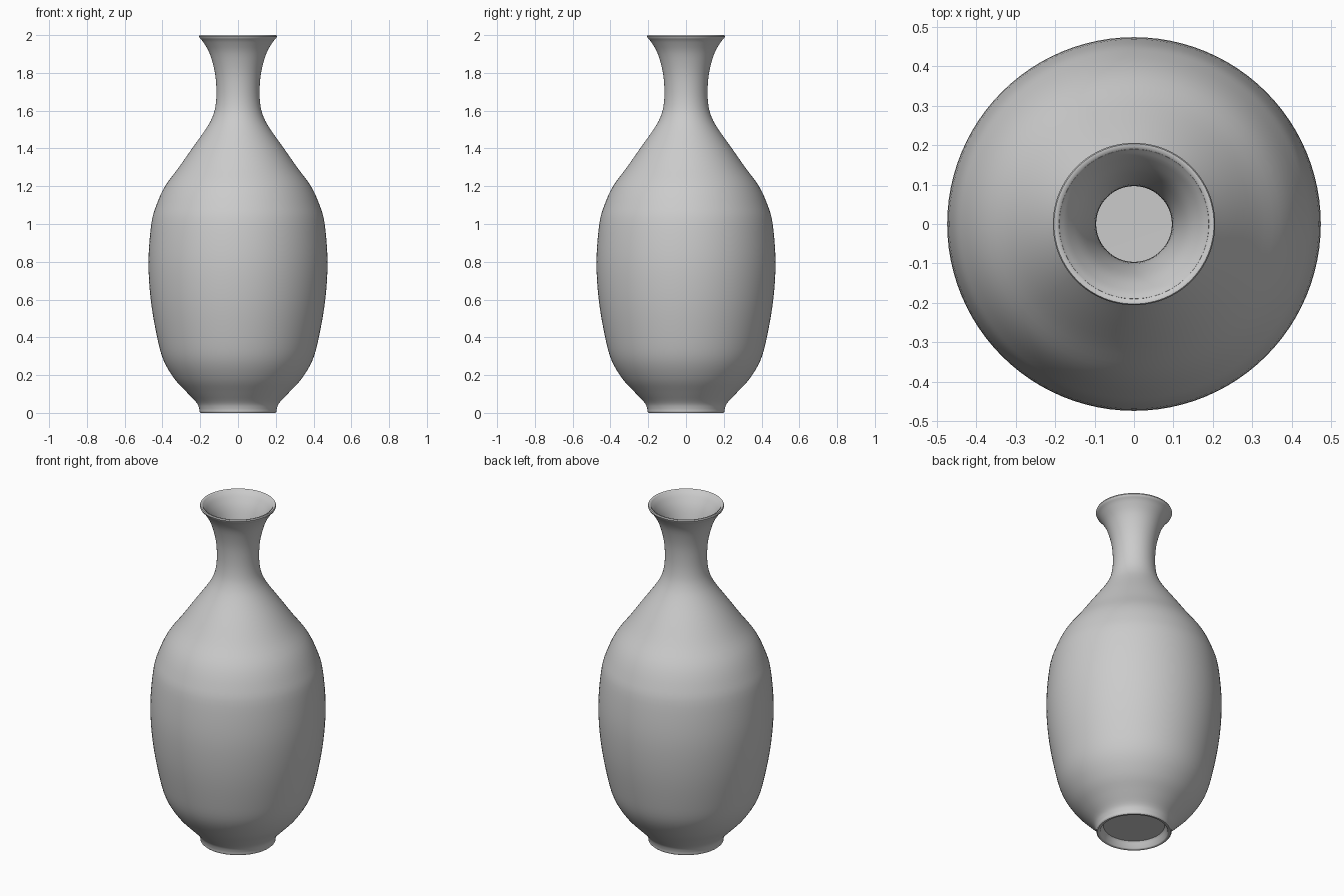
import bpy, bmesh, math
from mathutils import Vector

if "Cube" in bpy.data.objects:
    bpy.data.objects.remove(bpy.data.objects["Cube"])

SIDES = 96
WALL = 0.018

# (radius, height) control points of the outer wall, foot to rim
OUTER = [(0.203, 0.005), (0.206, 0.025), (0.220, 0.055), (0.272, 0.11), (0.336, 0.18),
         (0.395, 0.28), (0.43, 0.41), (0.462, 0.60), (0.474, 0.80), (0.459, 1.00),
         (0.432, 1.10), (0.386, 1.20), (0.313, 1.30), (0.243, 1.40), (0.172, 1.50),
         (0.138, 1.56), (0.12, 1.62), (0.114, 1.70), (0.122, 1.80), (0.149, 1.90),
         (0.182, 1.96), (0.203, 1.985)]


def smooth_path(pts, steps=4):
    """Catmull-Rom curve through the points."""
    p = [Vector(q) for q in pts]
    p = [2 * p[0] - p[1]] + p + [2 * p[-1] - p[-2]]
    out = []
    for i in range(1, len(p) - 2):
        a, b, c, d = p[i - 1:i + 3]
        for k in range(steps):
            t = k / steps
            out.append(0.5 * (2 * b + (c - a) * t + (2 * a - 5 * b + 4 * c - d) * t * t
                              + (3 * b - a - 3 * c + d) * t ** 3))
    return out + [p[-2]]


def inset(path, dist):
    """Move the path inwards along its normals."""
    out = []
    for i, q in enumerate(path):
        t = (path[min(i + 1, len(path) - 1)] - path[max(i - 1, 0)]).normalized()
        out.append(q + Vector((-t.y, t.x)) * dist)
    return out


def lathe(name, profile):
    """Revolve a profile whose two ends lie on the axis."""
    bm = bmesh.new()
    rings = []
    for r, z in profile:
        if r < 1e-6:
            rings.append([bm.verts.new((0, 0, z))] * SIDES)
        else:
            rings.append([bm.verts.new((r * math.cos(2 * math.pi * i / SIDES),
                                        r * math.sin(2 * math.pi * i / SIDES), z))
                          for i in range(SIDES)])
    for lo, hi in zip(rings, rings[1:]):
        for i in range(SIDES):
            j = (i + 1) % SIDES
            bm.faces.new(list(dict.fromkeys((lo[i], lo[j], hi[j], hi[i]))))
    bmesh.ops.recalc_face_normals(bm, faces=bm.faces)
    mesh = bpy.data.meshes.new(name)
    bm.to_mesh(mesh)
    bm.free()
    obj = bpy.data.objects.new(name, mesh)
    bpy.context.collection.objects.link(obj)
    bpy.context.view_layer.objects.active = obj
    obj.select_set(True)
    bpy.ops.object.shade_smooth_by_angle(angle=math.radians(40))


outer = smooth_path(OUTER)
# hollow foot ring under the base
foot = [(0, 0.04), (0.165, 0.04), (0.174, 0.03), (0.182, 0.004), (0.187, 0), (0.198, 0)]
# rounded lip
lip = [(0.206, 1.993), (0.203, 2.0), (0.196, 2.0), (0.19, 1.995)]
# inner wall down to a flat floor
inner = [q for q in reversed(inset(outer, WALL)) if q.y > 0.075]
floor = [(0.2, 0.062), (0, 0.06)]

lathe("vase", foot + [tuple(q) for q in outer] + lip + [tuple(q) for q in inner] + floor)
